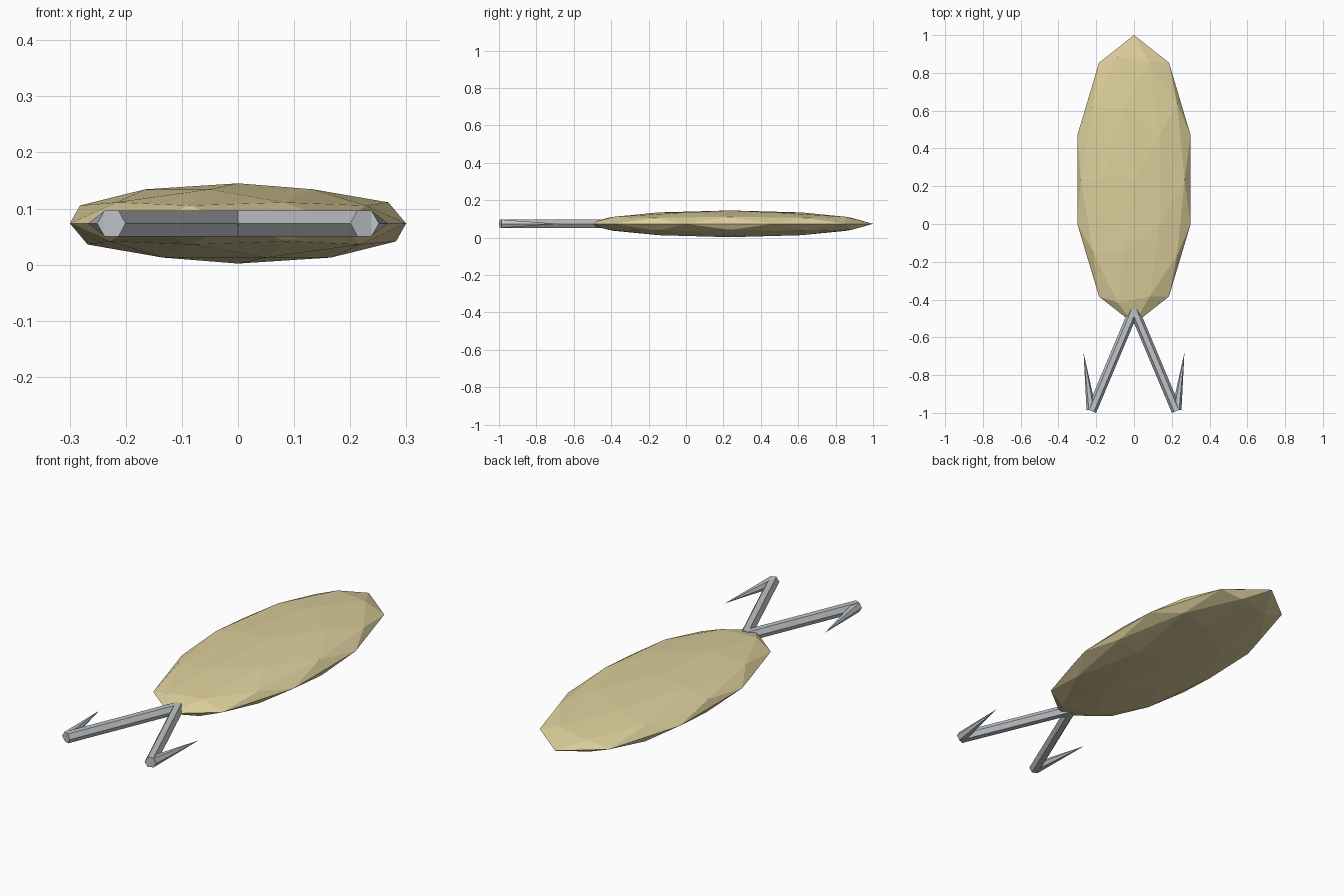
import bpy
import bmesh
from math import pi
from mathutils import Vector, Matrix

if "Cube" in bpy.data.objects:
    bpy.data.objects.remove(bpy.data.objects["Cube"])

Z = 0.0735


def material(name, color):
    m = bpy.data.materials.new(name)
    m.diffuse_color = color
    m.use_nodes = True
    m.node_tree.nodes["Principled BSDF"].inputs["Base Color"].default_value = m.diffuse_color
    return m


def rod(name, start, end, r1, r2, mat):
    """Six-sided rod or spike between two points, flat side up."""
    a, b = Vector(start), Vector(end)
    d = (b - a).normalized()
    side = d.cross(Vector((0, 0, 1))).normalized()
    up = side.cross(d)
    frame = Matrix((side, up, d)).transposed().to_4x4()
    bm = bmesh.new()
    bmesh.ops.create_cone(bm, cap_ends=True, segments=6, radius1=r1, radius2=r2,
                          depth=(b - a).length)
    # put corners on the side axis so the flats face up and down
    corner = max((v.co.xy for v in bm.verts), key=lambda c: c.length)
    turn = -Vector((1, 0)).angle_signed(corner)
    bmesh.ops.rotate(bm, verts=bm.verts, matrix=Matrix.Rotation(turn, 3, 'Z'))
    bmesh.ops.remove_doubles(bm, verts=bm.verts, dist=1e-5)
    bm.transform(Matrix.Translation((a + b) / 2) @ frame)
    bmesh.ops.recalc_face_normals(bm, faces=bm.faces)
    me = bpy.data.meshes.new(name)
    bm.to_mesh(me)
    bm.free()
    ob = bpy.data.objects.new(name, me)
    bpy.context.collection.objects.link(ob)
    me.materials.append(mat)
    return ob


gold = material("gold", (0.72, 0.62, 0.33, 1))
steel = material("steel", (0.52, 0.55, 0.58, 1))

# flattened faceted body
bpy.ops.mesh.primitive_ico_sphere_add(subdivisions=2, radius=1,
                                      location=(0, 0.235, Z), rotation=(0, 0, pi))
body = bpy.context.object
body.name = "lure_body"
body.scale = (0.315, 0.765, 0.0715)
body.data.materials.append(gold)

# pair of hooks: shank and backward-pointing barb on each side
for s, label in ((-1, "left"), (1, "right")):
    rod(label + "_hook_shank", (0, -0.455, Z), (s * 0.225, -0.99, Z), 0.0265, 0.0265, steel)
    rod(label + "_hook_barb", (s * 0.226, -0.983, Z), (s * 0.267, -0.68, Z), 0.0255, 0, steel)
